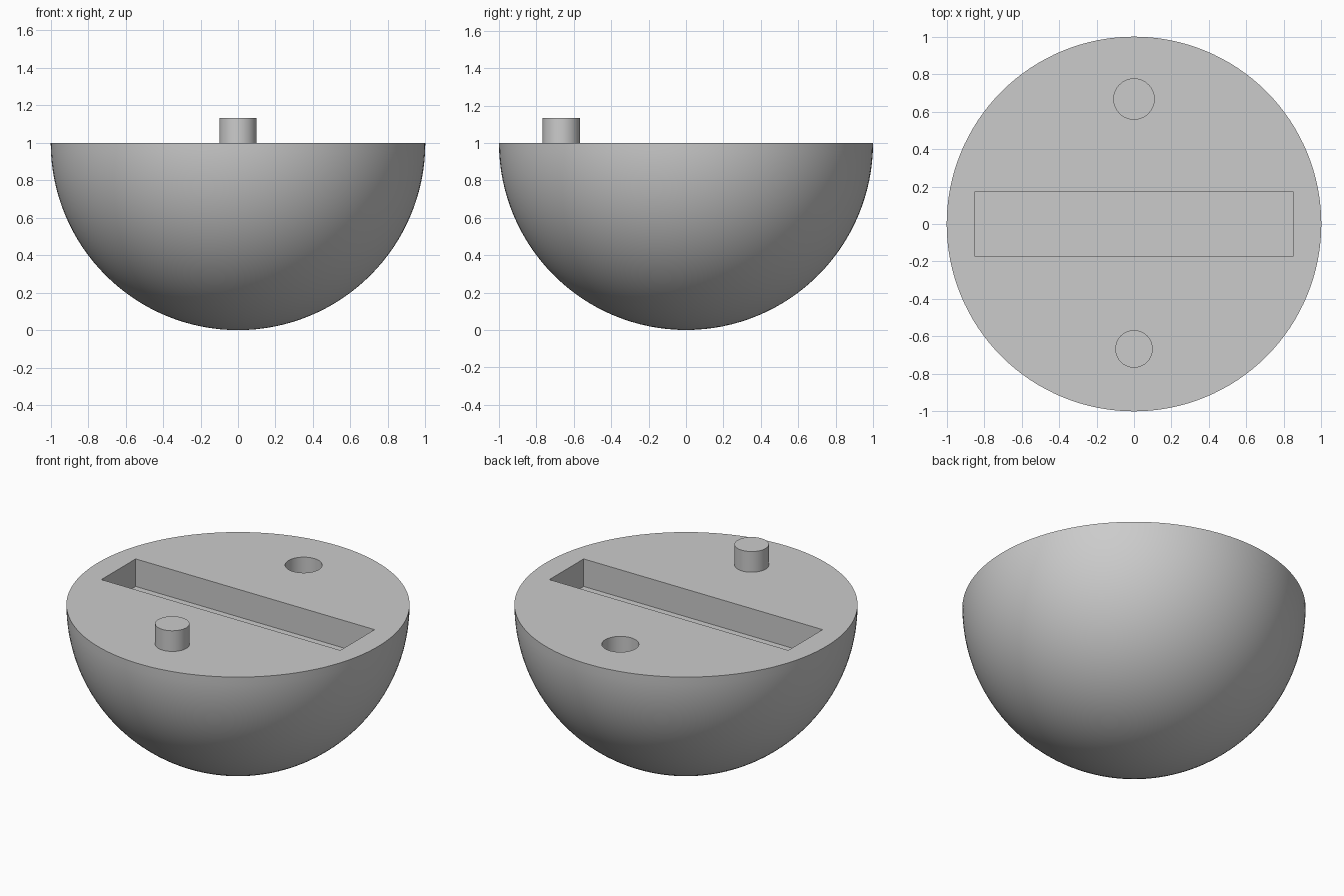
import bpy, bmesh, math
from mathutils import Matrix

old = bpy.data.objects.get("Cube")
if old:
    bpy.data.objects.remove(old, do_unlink=True)

grey = bpy.data.materials.new("light grey")
grey.use_nodes = True
colour = (0.6, 0.6, 0.6, 1)
grey.diffuse_color = colour
grey.node_tree.nodes["Principled BSDF"].inputs["Base Color"].default_value = colour

PIN_Y = 0.667       # distance of peg and socket from the middle


def add_object(name, bm):
    bmesh.ops.recalc_face_normals(bm, faces=bm.faces)
    mesh = bpy.data.meshes.new(name)
    bm.to_mesh(mesh)
    bm.free()
    mesh.materials.append(grey)
    obj = bpy.data.objects.new(name, mesh)
    bpy.context.collection.objects.link(obj)
    return obj


def cylinder(name, radius, y, z0, z1):
    bm = bmesh.new()
    bmesh.ops.create_cone(bm, cap_ends=True, segments=64, radius1=radius,
                          radius2=radius, depth=z1 - z0,
                          matrix=Matrix.Translation((0, y, (z0 + z1) / 2)))
    return add_object(name, bm)


def box(name, half_x, half_y, z0, z1):
    bm = bmesh.new()
    bmesh.ops.create_cube(bm, size=1)
    bmesh.ops.scale(bm, vec=(2 * half_x, 2 * half_y, z1 - z0), verts=bm.verts)
    bmesh.ops.translate(bm, vec=(0, 0, (z0 + z1) / 2), verts=bm.verts)
    return add_object(name, bm)


def smooth(obj):
    bpy.ops.object.select_all(action="DESELECT")
    obj.select_set(True)
    bpy.context.view_layer.objects.active = obj
    bpy.ops.object.shade_smooth_by_angle(angle=math.radians(30))


# Solid lower half ball with a flat top
bm = bmesh.new()
bmesh.ops.create_uvsphere(bm, u_segments=128, v_segments=64, radius=1)
upper = [v for v in bm.verts if v.co.z > 0.001]
bmesh.ops.delete(bm, geom=upper, context="VERTS")
rim = [e for e in bm.edges if e.is_boundary]
bmesh.ops.contextual_create(bm, geom=rim)
bmesh.ops.translate(bm, vec=(0, 0, 1), verts=bm.verts)
half_ball = add_object("half_ball", bm)

# Long slot and round socket sunk into the flat top
cutters = [box("slot_cutter", 0.85, 0.174, 0.823, 1.2),
           cylinder("socket_cutter", 0.108, PIN_Y, 0.86, 1.2)]
for cutter in cutters:
    cutter.hide_render = True
    cut = half_ball.modifiers.new(cutter.name, "BOOLEAN")
    cut.operation = "DIFFERENCE"
    cut.solver = "EXACT"
    cut.object = cutter
    bpy.context.view_layer.objects.active = half_ball
    bpy.ops.object.modifier_apply(modifier=cut.name)
    bpy.data.objects.remove(cutter, do_unlink=True)
smooth(half_ball)

# Locating peg opposite the socket
peg = cylinder("peg", 0.1, -PIN_Y, 0.98, 1.133)
smooth(peg)
